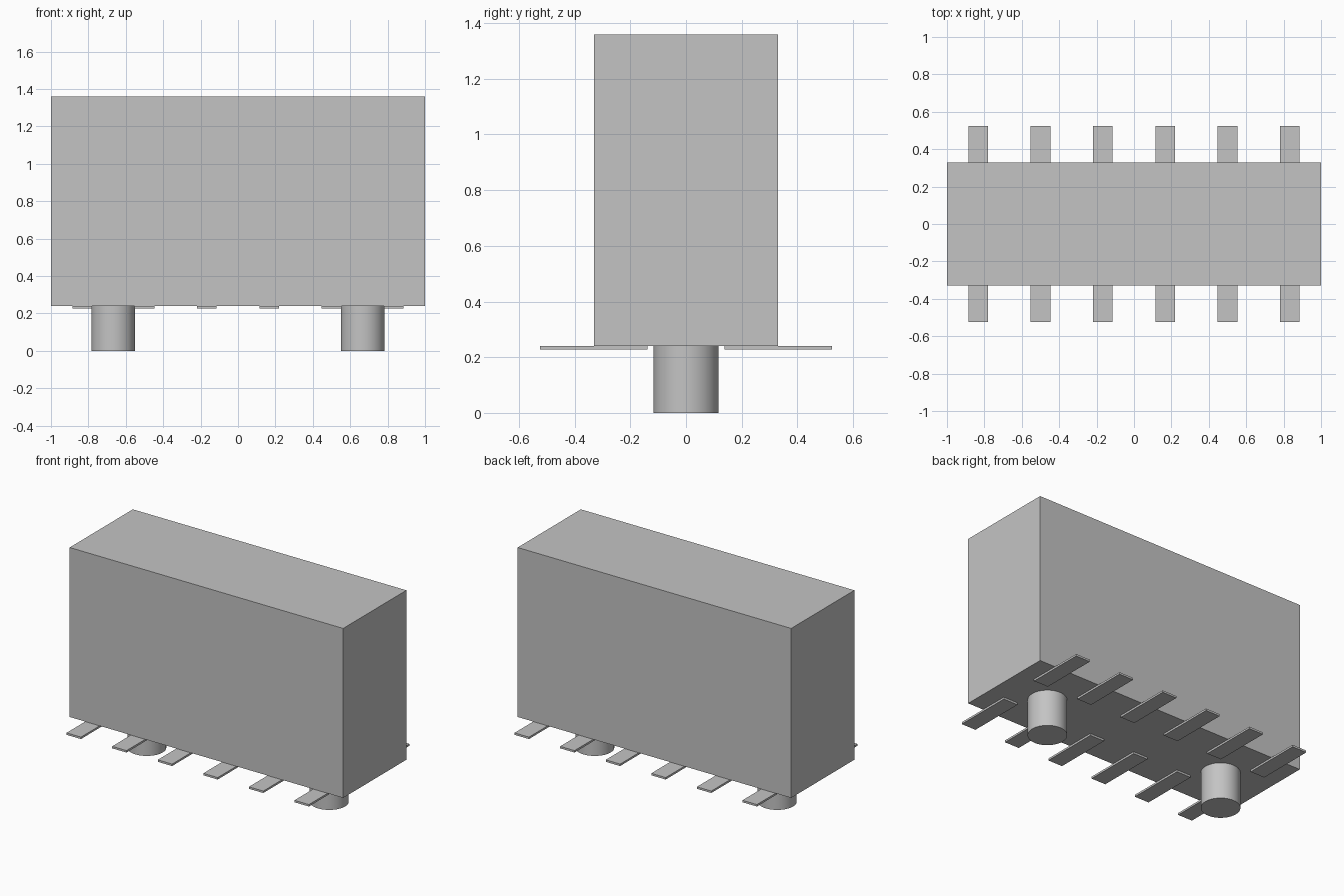
import bpy
import math

cube = bpy.data.objects.get("Cube")
if cube:
    bpy.data.objects.remove(cube, do_unlink=True)

# Single flat colour
grey = bpy.data.materials.new("light_grey")
grey.use_nodes = True
colour = (0.55, 0.55, 0.55, 1)
grey.diffuse_color = colour
grey.node_tree.nodes["Principled BSDF"].inputs["Base Color"].default_value = colour


def finish(name):
    obj = bpy.context.object
    obj.name = name
    obj.data.materials.append(grey)
    return obj


def box(name, centre, size):
    bpy.ops.mesh.primitive_cube_add(size=1, location=centre)
    obj = finish(name)
    obj.scale = size
    bpy.ops.object.transform_apply(location=False, rotation=False, scale=True)
    return obj


BASE = 0.24      # underside of the housing
TOP = 1.36
PITCH = 1 / 3    # spacing of the contact leads

# Housing block
box("housing", (0, 0, (BASE + TOP) / 2), (2, 0.66, TOP - BASE))

# Locating pegs under the housing
for side, label in ((-1, "right"), (1, "left")):
    bpy.ops.mesh.primitive_cylinder_add(
        vertices=48, radius=0.117, depth=BASE,
        location=(side * 0.667, 0, BASE / 2))
    finish(f"{label}_peg")
    bpy.ops.object.shade_smooth_by_angle(angle=math.radians(30))

# Two rows of flat contact leads, flush with the underside
for side, row in ((-1, "front"), (1, "back")):
    for i in range(6):
        box(f"{row}_lead_{i + 1}",
            ((i - 2.5) * PITCH, side * 0.332, BASE - 0.0065),
            (0.105, 0.386, 0.013))
